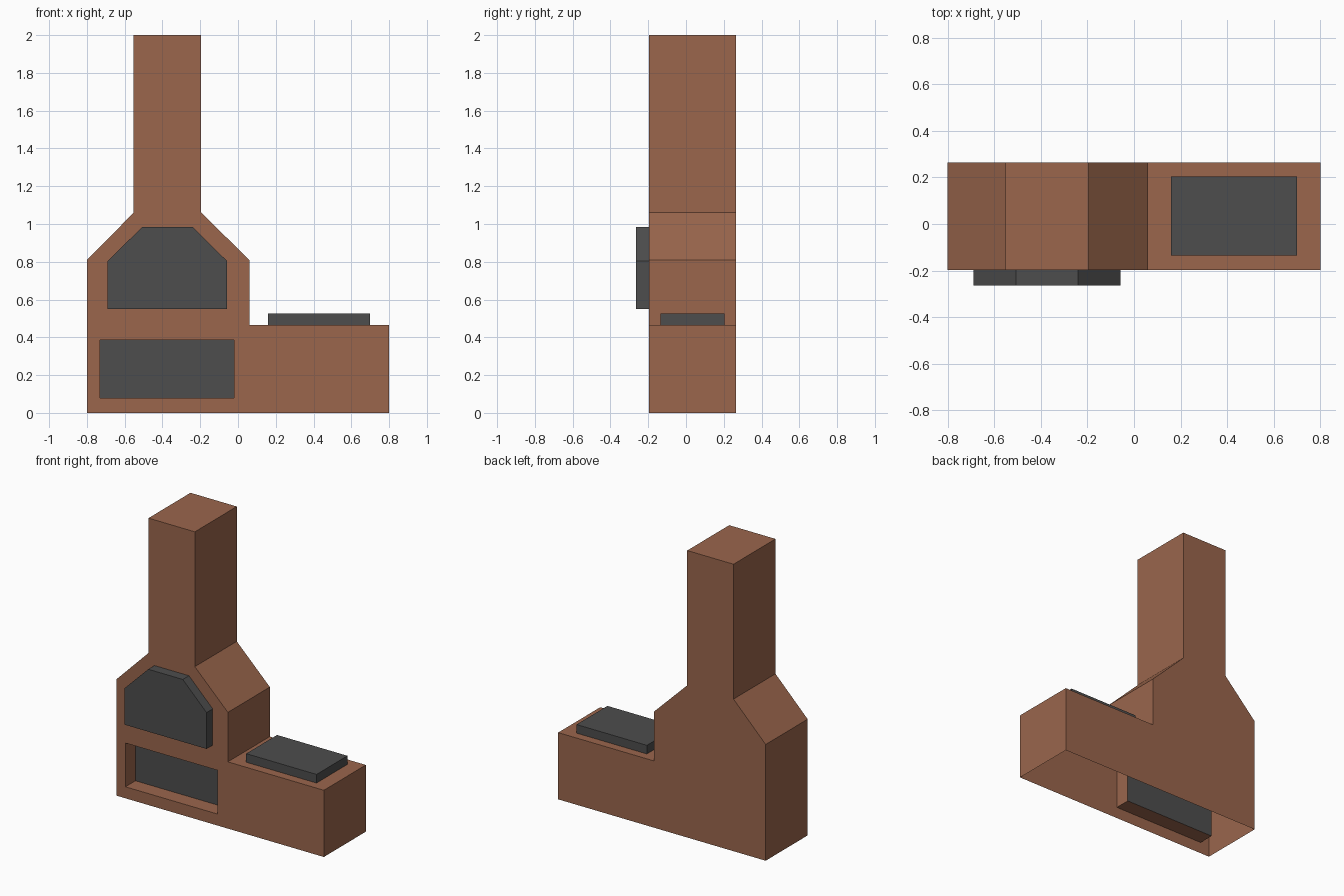
import bpy, bmesh
from mathutils import Vector

if "Cube" in bpy.data.objects:
    bpy.data.objects.remove(bpy.data.objects["Cube"])


def material(name, rgb):
    m = bpy.data.materials.new(name)
    m.diffuse_color = (*rgb, 1)
    m.use_nodes = True
    m.node_tree.nodes["Principled BSDF"].inputs["Base Color"].default_value = m.diffuse_color
    return m


BRICK = material("brown brick", (0.325, 0.133, 0.073))
IRON = material("dark grey", (0.075, 0.075, 0.075))
FRONT, BACK, BENCH = -0.197, 0.265, 0.465


def front_pts(pts, y=FRONT):
    return [Vector((x, y, z)) for x, z in pts]


def finish(bm, name, mats):
    me = bpy.data.meshes.new(name)
    bm.to_mesh(me)
    bm.free()
    for m in mats:
        me.materials.append(m)
    ob = bpy.data.objects.new(name, me)
    bpy.context.collection.objects.link(ob)


def walls(bm, base, top, skip=()):
    n = len(base)
    for i in range(n):
        if i not in skip:
            j = (i + 1) % n
            bm.faces.new((base[i], base[j], top[j], top[i]))


def raised(name, loop, offset, mats):
    """Open-backed prism; cap takes the last material. Negative depth gives a recess."""
    bm = bmesh.new()
    base = [bm.verts.new(p) for p in loop]
    top = [bm.verts.new(p + Vector(offset)) for p in loop]
    walls(bm, base, top)
    bm.faces.new(top).material_index = len(mats) - 1
    finish(bm, name, mats)


def fill_with_holes(bm, outer, holes, normal):
    """Flat face around hole outlines."""
    edges = []
    for ring in [outer] + [[bm.verts.new(p) for p in h] for h in holes]:
        for a, b in zip(ring, ring[1:] + ring[:1]):
            edges.append(bm.edges.get((a, b)) or bm.edges.new((a, b)))
    res = bmesh.ops.triangle_fill(bm, edges=edges, use_beauty=True, normal=normal)
    for f in res["geom"]:
        if isinstance(f, bmesh.types.BMFace):
            f.normal_update()
            if f.normal.dot(Vector(normal)) < 0:
                f.normal_flip()


# Outlines of the parts, counter-clockwise seen from outside
body = [(-0.8, 0), (0.8, 0), (0.8, BENCH), (0.06, BENCH), (0.06, 0.81),
        (-0.195, 1.06), (-0.195, 2), (-0.552, 2), (-0.552, 1.06), (-0.8, 0.81)]
door = front_pts([(-0.69, 0.55), (-0.057, 0.55), (-0.057, 0.803),
                  (-0.24, 0.985), (-0.507, 0.985), (-0.69, 0.803)])
recess = front_pts([(-0.73, 0.08), (-0.02, 0.08), (-0.02, 0.385), (-0.73, 0.385)])
top = [Vector((x, y, BENCH)) for x, y in
       [(0.158, -0.135), (0.70, -0.135), (0.70, 0.205), (0.158, 0.205)]]

# Brick shell with chimney and bench, open underneath
bm = bmesh.new()
back = [bm.verts.new(p) for p in front_pts(body, BACK)]
front = [bm.verts.new(p) for p in front_pts(body)]
walls(bm, back, front, skip=(0, 2))
bm.faces.new(back[::-1])
fill_with_holes(bm, front, [door, recess], (0, -1, 0))
fill_with_holes(bm, [front[3], front[2], back[2], back[3]], [top], (0, 0, 1))
finish(bm, "fireplace_body", [BRICK])

# Oven door, wood storage recess and bench worktop
raised("oven_door", door, (0, -0.068, 0), [IRON])
raised("wood_recess", recess, (0, 0.11, 0), [BRICK, IRON])
raised("worktop", top, (0, 0, 0.06), [IRON])
